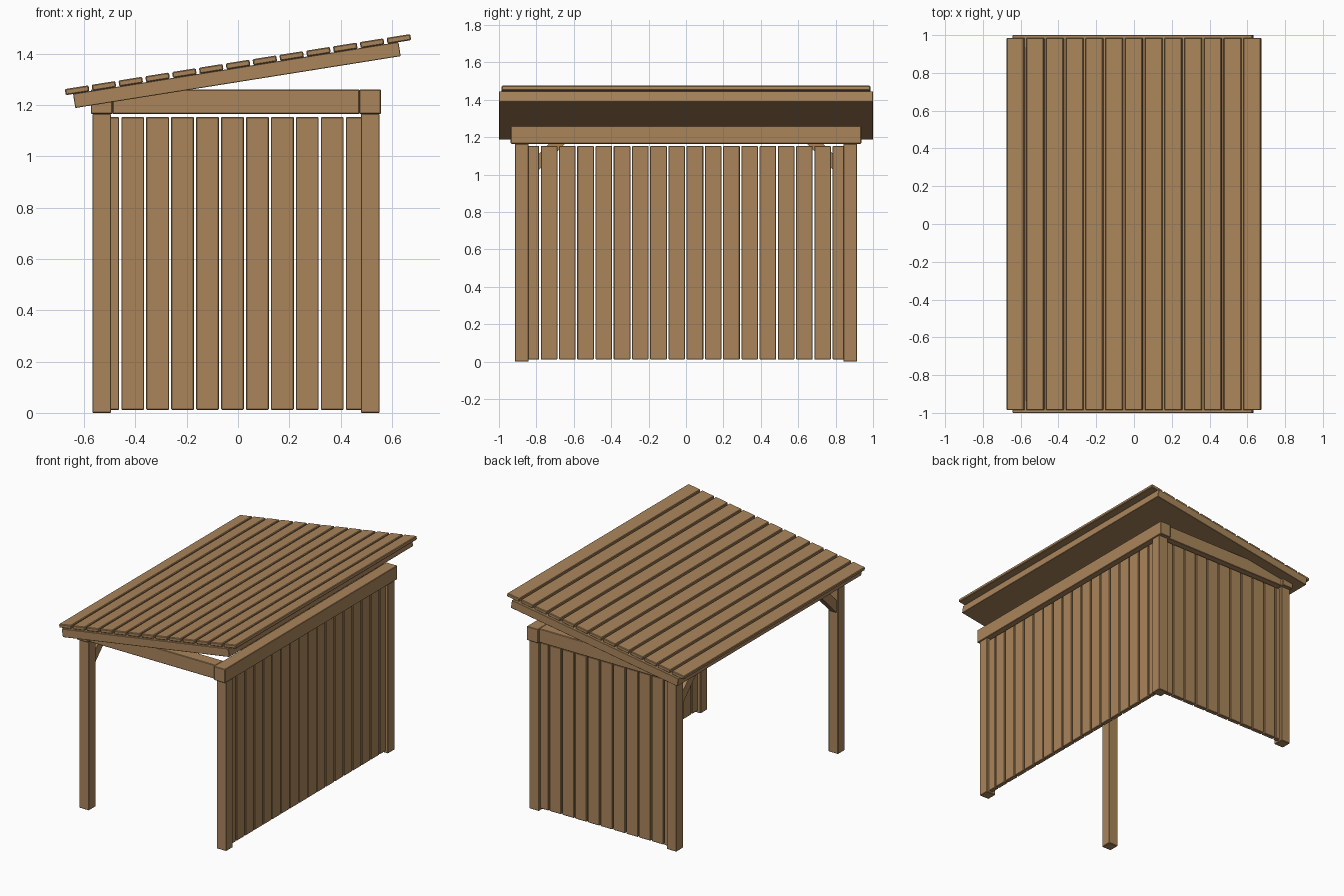
import bpy, bmesh, math
from mathutils import Vector

if "Cube" in bpy.data.objects:
    bpy.data.objects.remove(bpy.data.objects["Cube"])

wood = bpy.data.materials.new("warm_wood")
wood.diffuse_color = (0.40, 0.235, 0.105, 1)
wood.use_nodes = True
wood.node_tree.nodes["Principled BSDF"].inputs["Base Color"].default_value = wood.diffuse_color


def finish(name, bm, bevel):
    bmesh.ops.recalc_face_normals(bm, faces=bm.faces)
    if bevel:
        bmesh.ops.bevel(bm, geom=bm.edges[:], offset=bevel, segments=1, affect='EDGES')
    me = bpy.data.meshes.new(name)
    bm.to_mesh(me)
    bm.free()
    me.materials.append(wood)
    ob = bpy.data.objects.new(name, me)
    bpy.context.collection.objects.link(ob)
    return ob


def box(name, x, y, z, bevel=0.003):
    """Box from (min, max) ranges."""
    bm = bmesh.new()
    bmesh.ops.create_cube(bm, size=1)
    for v in bm.verts:
        for i, (a, b) in enumerate((x, y, z)):
            v.co[i] = a if v.co[i] < 0 else b
    return finish(name, bm, bevel)


LEFT, RIGHT, Y = -0.531, 0.515, 0.879   # post centres
PH, BH = 0.0365, 0.042                  # post and beam half widths
Z0, Z1 = 1.165, 1.26                    # beam bottom and top

# Corner posts and the side beams resting on them
for side, px in (("left", LEFT), ("right", RIGHT)):
    for end, py in (("front", -Y), ("back", Y)):
        box(f"{end}_{side}_post", (px - PH, px + PH), (py - PH, py + PH), (0, Z0))
    box(f"{side}_beam", (px - BH, px + BH), (-0.937, 0.937), (Z0, Z1))

# Front and back beams between the side beams
for end, py in (("front", -Y), ("back", Y)):
    box(f"{end}_beam", (LEFT + BH, RIGHT - BH), (py - BH, py + BH), (Z0, Z1))

# Wall boards on the back and right sides
T0, T1 = -0.012, 0.018
for i in range(11):
    x = -0.552 + 0.0972 * i
    box(f"back_wall_board_{i + 1}", (x, x + 0.089), (Y + T0, Y + T1), (0.012, 1.153))
for i in range(18):
    y = -0.874 + 0.0975 * i
    box(f"right_wall_board_{i + 1}", (RIGHT + T0, RIGHT + T1), (y, y + 0.089), (0.012, 1.153))

# Diagonal braces on the open left side
for end, s in (("front", 1), ("back", -1)):
    bm = bmesh.new()
    prof = [(-0.85, 0.963), (-0.645, 1.168), (-0.73, 1.168), (-0.85, 1.048)]
    f = bm.faces.new([bm.verts.new((LEFT - 0.025, s * y, z)) for y, z in prof])
    ext = bmesh.ops.extrude_face_region(bm, geom=[f])["geom"]
    bmesh.ops.translate(bm, vec=Vector((0.05, 0, 0)),
                        verts=[g for g in ext if isinstance(g, bmesh.types.BMVert)])
    finish(f"{end}_brace", bm, 0)

# Sloping roof deck
tilt = (0, -math.radians(9.05), 0)
deck = box("roof_deck", (-0.642, 0.642), (-1, 1), (0, 0.056), 0.002)
deck.location = (0, 0, 1.289)
deck.rotation_euler = tilt

# Roof slats laid on the deck
for i in range(13):
    c = (i - 6) * 0.1058
    slat = box(f"roof_slat_{i + 1}", (c - 0.0467, c + 0.0467), (-0.986, 0.986), (-0.012, 0.012), 0.004)
    slat.location = (0, 0, 1.357)
    slat.rotation_euler = tilt
